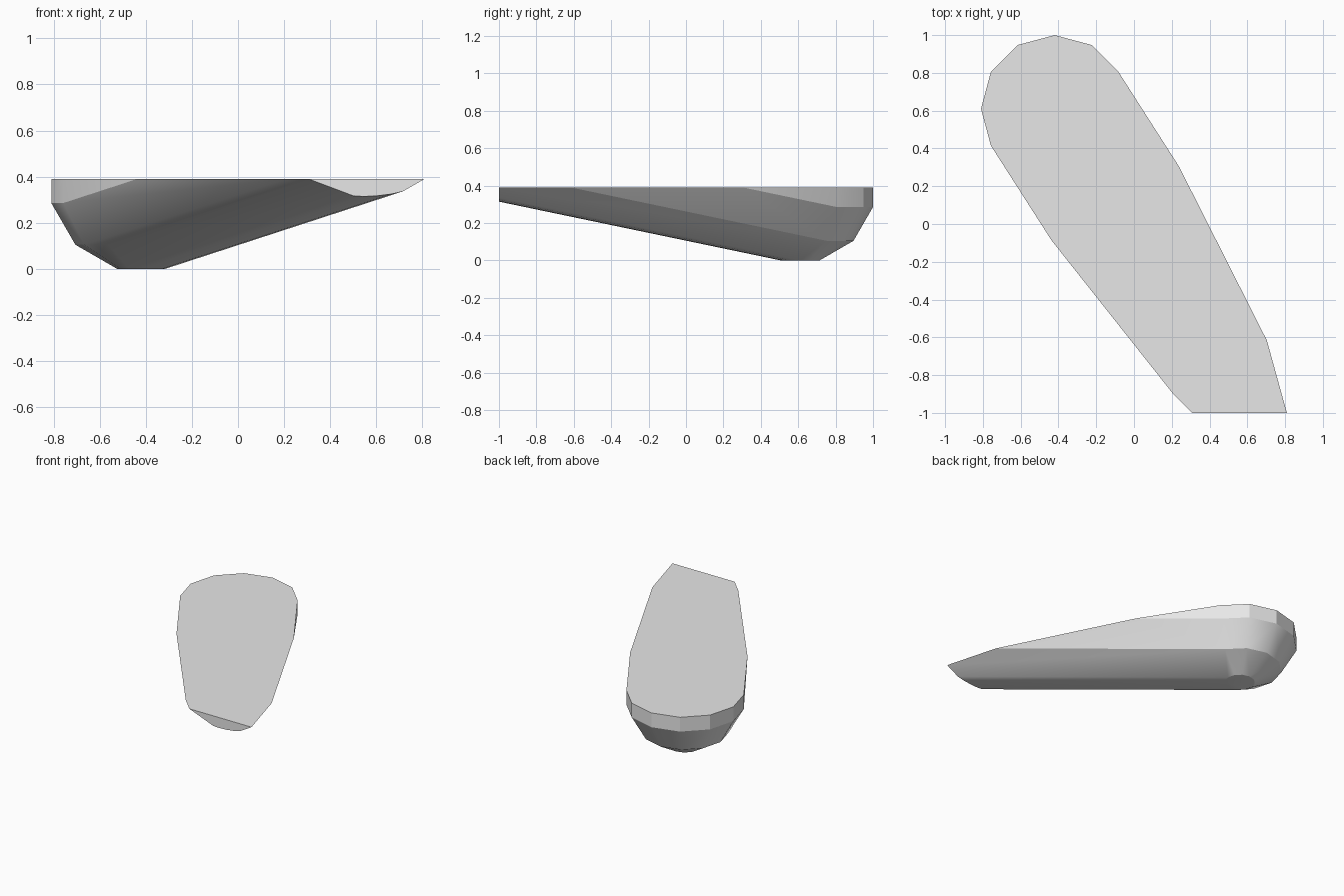
import bpy, bmesh
from math import sin, cos, radians
from mathutils import Vector

cube = bpy.data.objects.get("Cube")
if cube:
    bpy.data.objects.remove(cube, do_unlink=True)

# Plain light grey
grey = bpy.data.materials.new("light grey")
grey.use_nodes = True
colour = (0.8, 0.8, 0.8, 1)
grey.diffuse_color = colour
grey.node_tree.nodes["Principled BSDF"].inputs["Base Color"].default_value = colour

DEPTH = 0.39
RADIUS = DEPTH / cos(radians(15))
CENTRE = Vector((-0.42, 0.61, DEPTH))
SWEEP = Vector((0.64, -1, 0.2086)) * 3

bm = bmesh.new()

# Twelve-sided round end, repeated along the rising sweep direction
for shift in (Vector(), SWEEP):
    for tilt in (15, 45, 75, 105):
        r, drop = RADIUS * sin(radians(tilt)), RADIUS * cos(radians(tilt))
        for i in range(12):
            a = radians(30 * i)
            bm.verts.new(CENTRE + shift + Vector((r * cos(a), r * sin(a), -drop)))

# Skin the swept body and merge its flat triangles
hull = bmesh.ops.convex_hull(bm, input=bm.verts[:])
loose = [v for v in bm.verts if not v.link_faces]
bmesh.ops.delete(bm, geom=loose, context='VERTS')
bmesh.ops.dissolve_limit(bm, angle_limit=radians(1), verts=bm.verts[:], edges=bm.edges[:])

# Cut the flat top and the flat front end, then cap each cut
for point, normal in (((0, 0, DEPTH), (0, 0, 1)), ((0, -1, 0), (0, -1, 0))):
    bmesh.ops.bisect_plane(bm, geom=bm.verts[:] + bm.edges[:] + bm.faces[:], dist=1e-5,
                           plane_co=point, plane_no=normal, clear_outer=True)
    rim = [e for e in bm.edges if e.is_boundary]
    bmesh.ops.holes_fill(bm, edges=rim, sides=0)
bmesh.ops.recalc_face_normals(bm, faces=bm.faces[:])

mesh = bpy.data.meshes.new("scooped_body")
bm.to_mesh(mesh)
bm.free()
mesh.materials.append(grey)
body = bpy.data.objects.new("scooped_body", mesh)
bpy.context.collection.objects.link(body)

# Soft shading on the shallow facets, crisp edges elsewhere
bpy.ops.object.select_all(action='DESELECT')
body.select_set(True)
bpy.context.view_layer.objects.active = body
bpy.ops.object.shade_smooth_by_angle(angle=radians(28))
